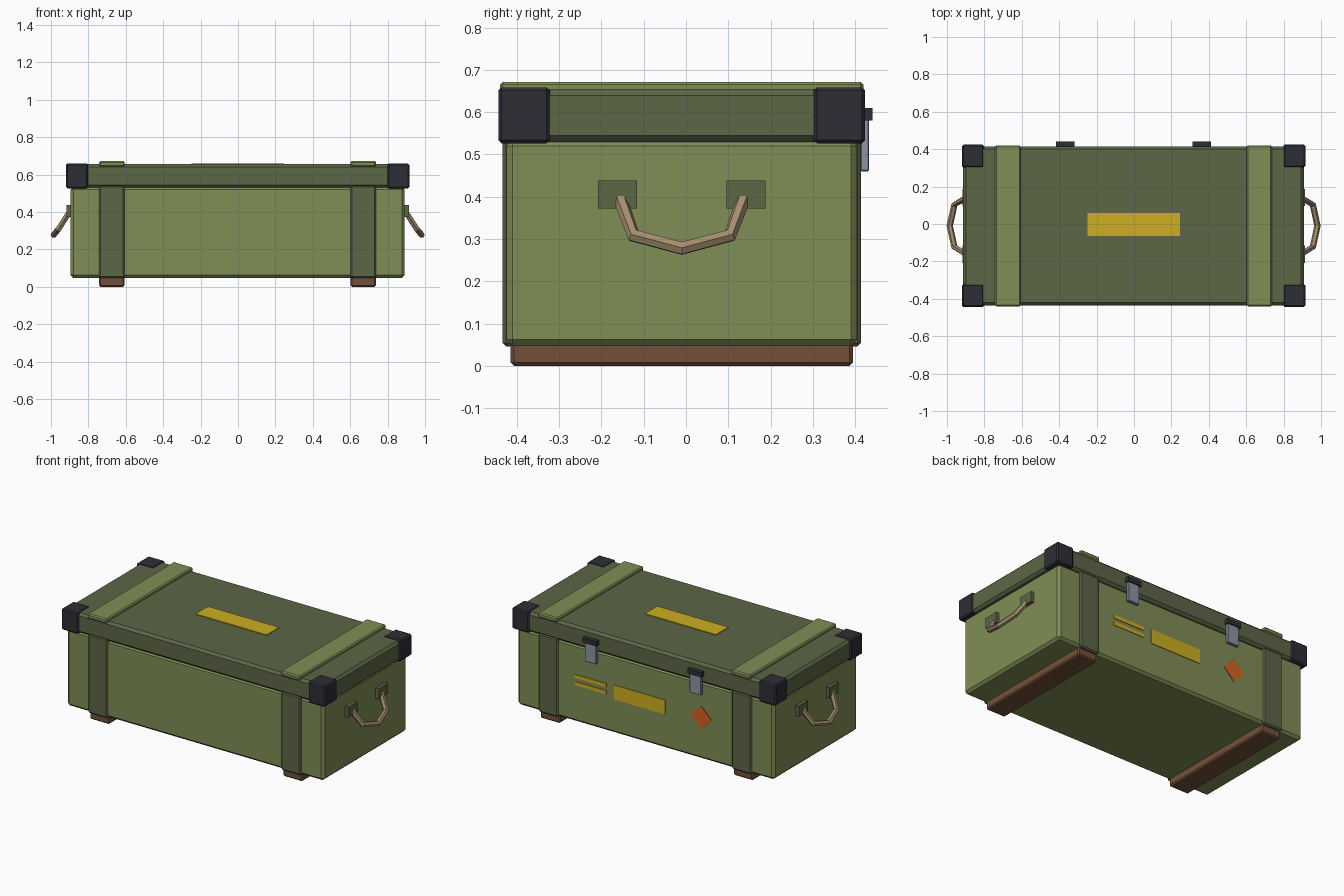
import bpy, bmesh, math
from mathutils import Vector

if "Cube" in bpy.data.objects:
    bpy.data.objects.remove(bpy.data.objects["Cube"])

CX, CY = -0.002, -0.010   # centre of the case


def material(name, rgb):
    m = bpy.data.materials.new(name)
    m.diffuse_color = (*rgb, 1)
    m.use_nodes = True
    m.node_tree.nodes["Principled BSDF"].inputs["Base Color"].default_value = m.diffuse_color
    return m


light_green = material("light_green", (0.216, 0.270, 0.093))
dark_green = material("dark_green", (0.107, 0.133, 0.061))
black = material("black_metal", (0.027, 0.027, 0.037))
brown = material("brown_wood", (0.171, 0.080, 0.040))
tan = material("tan_rope", (0.376, 0.270, 0.155))
steel = material("grey_steel", (0.262, 0.296, 0.366))
yellow = material("yellow_paint", (0.610, 0.430, 0.016))
orange = material("orange_paint", (0.680, 0.122, 0.015))


def finish(bm, name, mat):
    me = bpy.data.meshes.new(name)
    bm.to_mesh(me)
    bm.free()
    me.materials.append(mat)
    ob = bpy.data.objects.new(name, me)
    bpy.context.collection.objects.link(ob)
    return ob


def box(name, x, y, z, mat, bevel=0.0, spin=0.0):
    """Box from (min, max) ranges, optional chamfer and turn about y."""
    bm = bmesh.new()
    bmesh.ops.create_cube(bm, size=1)
    for v in bm.verts:
        v.co = Vector(((x[1] - x[0]) * v.co.x, (y[1] - y[0]) * v.co.y, (z[1] - z[0]) * v.co.z))
    if bevel:
        bmesh.ops.bevel(bm, geom=bm.edges[:], offset=bevel, segments=1, affect='EDGES')
    ob = finish(bm, name, mat)
    ob.location = (sum(x) / 2, sum(y) / 2, sum(z) / 2)
    ob.rotation_euler.y = spin
    return ob


def around(c, half):
    return (c - half, c + half)


# Main case and lid
box("case_body", around(CX, 0.893), around(CY, 0.415), (0.047, 0.535), light_green, 0.015)
box("lid", around(CX, 0.911), around(CY, 0.425), (0.53, 0.655), dark_green, 0.015)

# Straps, lid battens and feet on both halves
for s, side in ((-1, "left"), (1, "right")):
    xr = around(CX + s * 0.672, 0.068)
    box(f"body_strap_{side}", xr, around(CY, 0.424), (0.046, 0.54), dark_green, 0.008)
    box(f"lid_batten_{side}", xr, around(CY, 0.430), (0.642, 0.672), light_green, 0.007)
    box(f"foot_{side}", xr, around(CY, 0.405), (0.0, 0.06), brown, 0.008)

    # Corner guards
    for t, end in ((-1, "front"), (1, "back")):
        box(f"corner_guard_{end}_{side}", around(CX + s * 0.859, 0.059),
            around(CY + t * 0.373, 0.061), (0.526, 0.659), black, 0.008)
        # Handle mounts
        box(f"handle_mount_{end}_{side}", around(CX + s * 0.897, 0.018),
            around(CY + t * 0.152, 0.046), (0.372, 0.438), dark_green)

    # Rope handle: hexagonal tube swept along a sagging path
    half_path = [(0.902, 0.146, 0.395), (0.958, 0.114, 0.308), (0.983, 0.0, 0.278)]
    pts = [(x, -y, z) for x, y, z in half_path] + half_path[1::-1]
    pts = [Vector((CX + s * x, CY + y, z)) for x, y, z in pts]
    plane_n = Vector((s * 0.83, 0, 0.56)).normalized()
    bm = bmesh.new()
    rings = []
    for i, p in enumerate(pts):
        d = (pts[min(i + 1, 4)] - pts[max(i - 1, 0)]).normalized()
        u = d.cross(plane_n).normalized()
        w = u.cross(d)
        rings.append([bm.verts.new(p + 0.017 * (math.cos(a) * u + math.sin(a) * w))
                      for a in (k * math.pi / 3 for k in range(6))])
    for a, b in zip(rings, rings[1:]):
        for k in range(6):
            bm.faces.new((a[k], a[(k + 1) % 6], b[(k + 1) % 6], b[k]))
    bm.faces.new(rings[0])
    bm.faces.new(rings[-1])
    bmesh.ops.recalc_face_normals(bm, faces=bm.faces[:])
    finish(bm, f"rope_handle_{side}", tan)

    # Latches on the back
    lx = CX + s * 0.365
    box(f"latch_hinge_{side}", around(lx, 0.049), (0.40, 0.441), (0.58, 0.61), black)
    box(f"latch_plate_{side}", around(lx, 0.040), (0.412, 0.433), (0.46, 0.585), steel, 0.003)

# Painted markings
box("lid_marking", around(-0.002, 0.247), (-0.065, 0.058), (0.652, 0.660), yellow)
back = (0.401, 0.409)
box("back_marking_plate", (-0.14, 0.215), back, (0.262, 0.352), yellow)
for i, z in enumerate((0.29, 0.335)):
    box(f"back_marking_stripe_{i + 1}", (0.27, 0.49), back, around(z, 0.011), yellow)
box("back_marking_diamond", around(-0.39, 0.051), back, around(0.31, 0.051), orange, spin=math.pi / 4)
